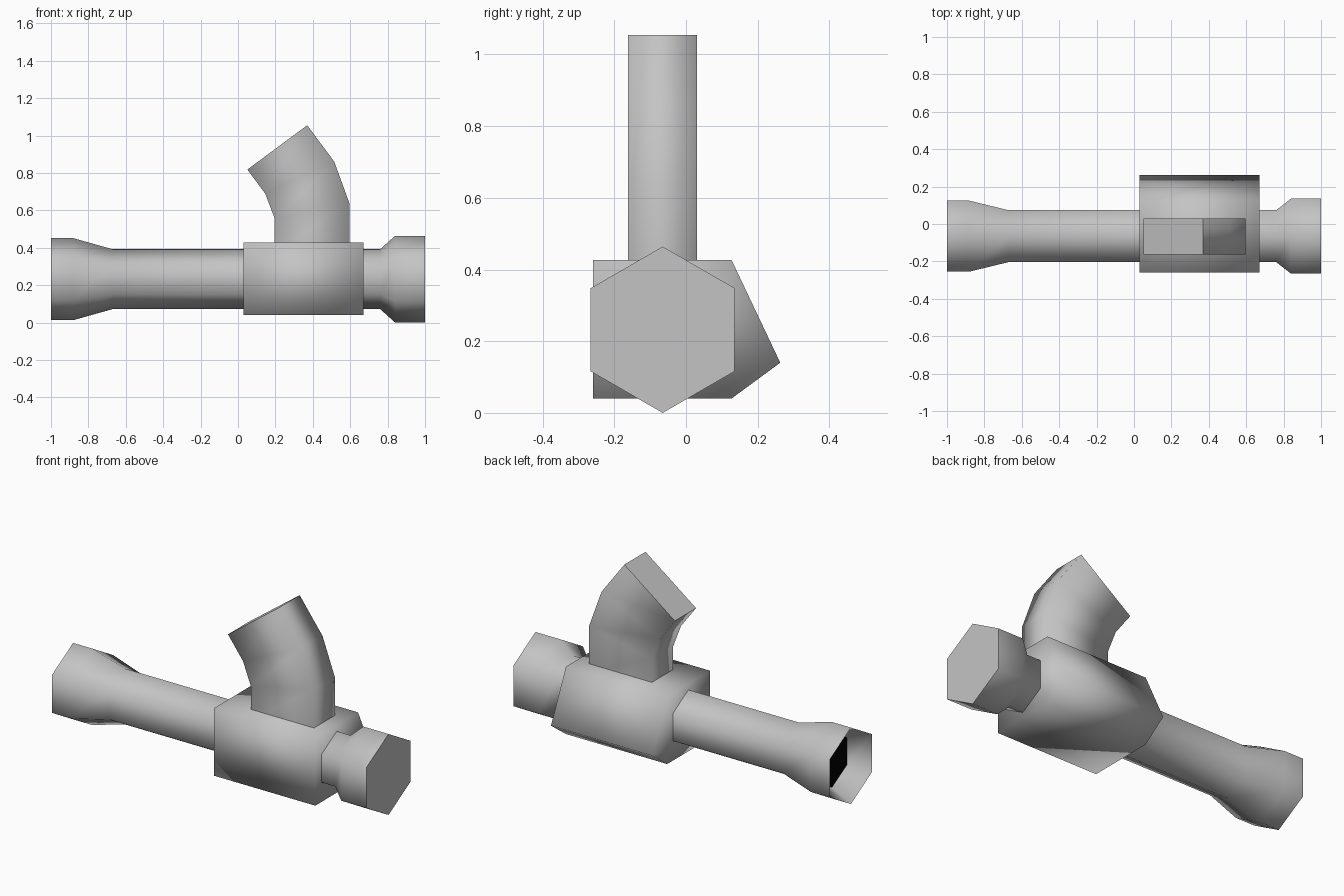
import bpy, bmesh, math

if "Cube" in bpy.data.objects:
    bpy.data.objects.remove(bpy.data.objects["Cube"])

AXIS_Y, AXIS_Z = -0.065, 0.232


def material(name, rgb):
    m = bpy.data.materials.new(name)
    m.diffuse_color = (*rgb, 1.0)
    m.use_nodes = True
    m.node_tree.nodes["Principled BSDF"].inputs["Base Color"].default_value = m.diffuse_color
    return m


GREY = material("grey metal", (0.55, 0.55, 0.55))
BLACK = material("black bore", (0.0, 0.0, 0.0))


def loft(name, rings, sharp_start=True, sharp_end=True):
    """Skin a list of equal-length point rings and close both ends."""
    bm = bmesh.new()
    vs = [[bm.verts.new(p) for p in ring] for ring in rings]
    n = len(vs[0])
    for a, b in zip(vs, vs[1:]):
        for i in range(n):
            j = (i + 1) % n
            bm.faces.new((a[i], a[j], b[j], b[i]))
    start, end = bm.faces.new(vs[0][::-1]), bm.faces.new(vs[-1])
    bmesh.ops.recalc_face_normals(bm, faces=bm.faces[:])
    for f in bm.faces:
        f.smooth = True
    # flat end caps meet the smooth sides in a sharp edge
    for cap, sharp in ((start, sharp_start), (end, sharp_end)):
        if sharp:
            for e in cap.edges:
                e.smooth = False
    start.material_index = 1
    me = bpy.data.meshes.new(name)
    bm.to_mesh(me)
    bm.free()
    ob = bpy.data.objects.new(name, me)
    bpy.context.collection.objects.link(ob)
    me.materials.append(GREY)
    me.materials.append(GREY)
    return ob


def hexagon(x, r):
    return [(x, AXIS_Y + r * math.sin(i * math.pi / 3),
             AXIS_Z + r * math.cos(i * math.pi / 3)) for i in range(6)]


# six-sided tube: recessed dark bore, flared front, straight barrel, wide rear cap
tube_profile = [(-0.88, 0.156), (-1.0, 0.219), (-0.88, 0.219), (-0.67, 0.16),
                (0.76, 0.16), (0.84, 0.232), (1.0, 0.232)]
tube = loft("tube", [hexagon(x, r) for x, r in tube_profile])
tube.data.materials[1] = BLACK
for e in tube.data.edges:  # crisp front rim
    if all(abs(tube.data.vertices[v].co.x + 1.0) < 1e-4 for v in e.vertices):
        e.use_edge_sharp = True

# five-sided housing around the tube
section = [(-0.26, 0.04), (-0.26, 0.427), (0.127, 0.427), (0.263, 0.14), (0.127, 0.04)]
loft("housing", [[(x, y, z) for y, z in section] for x in (0.03, 0.672)], False, False)

# bent rectangular handle rising from the housing
bend = [((0.195, 0.38), (0.595, 0.38)), ((0.195, 0.56), (0.595, 0.64)),
        ((0.145, 0.69), (0.515, 0.86)), ((0.05, 0.818), (0.37, 1.055))]
Y0, Y1 = -0.162, 0.03
loft("handle", [[(a[0], Y0, a[1]), (b[0], Y0, b[1]), (b[0], Y1, b[1]), (a[0], Y1, a[1])]
                for a, b in bend])
